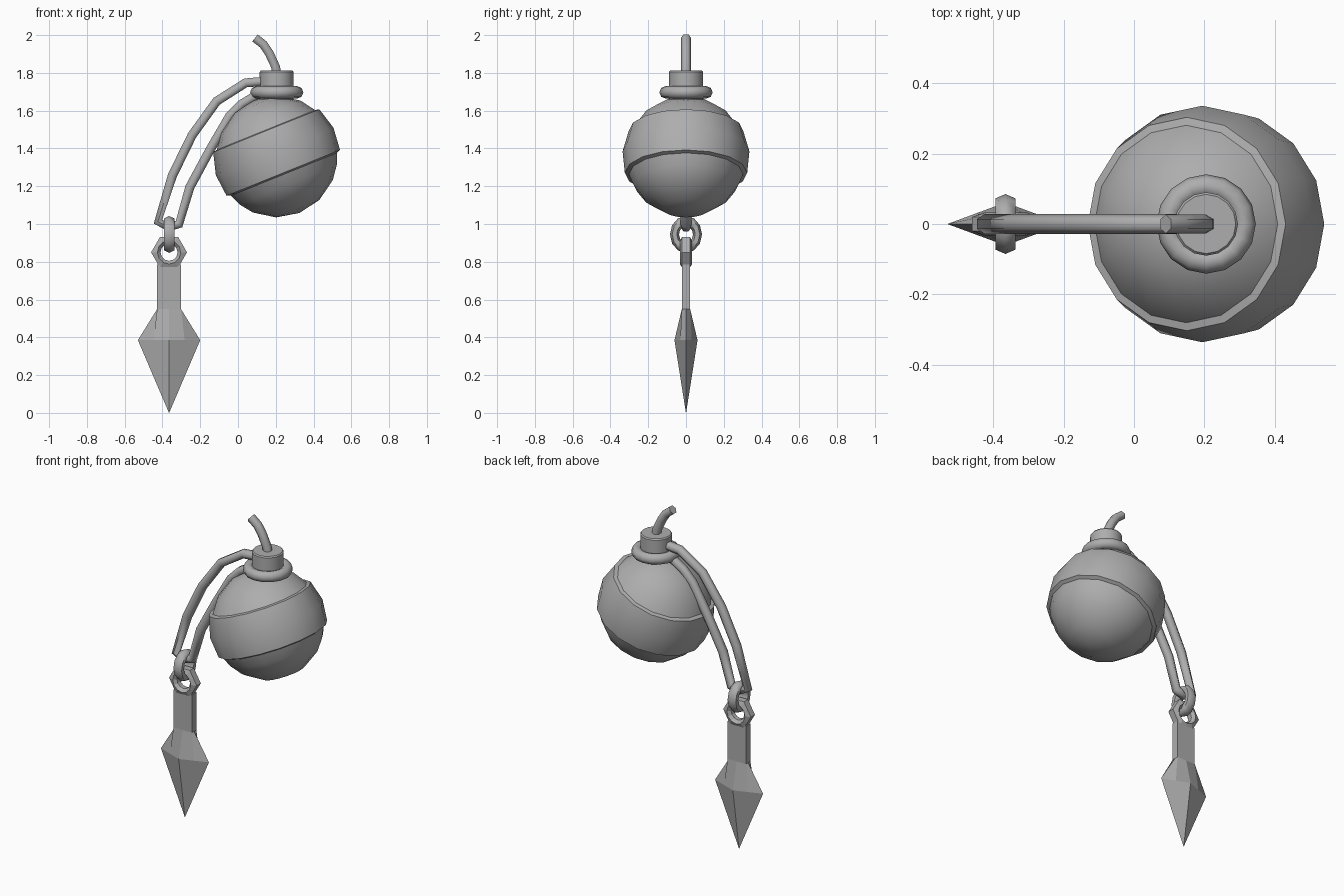
import bpy
import bmesh
import math
from mathutils import Matrix, Vector

cube = bpy.data.objects.get("Cube")
if cube:
    bpy.data.objects.remove(cube, do_unlink=True)

grey = bpy.data.materials.new("plain grey")
grey.use_nodes = True
COLOUR = (0.42, 0.42, 0.42, 1)
grey.diffuse_color = COLOUR
grey.node_tree.nodes["Principled BSDF"].inputs["Base Color"].default_value = COLOUR

BALL_X, PENDANT_X = 0.205, -0.365


def smooth(obj, angle):
    bpy.ops.object.select_all(action='DESELECT')
    obj.select_set(True)
    bpy.context.view_layer.objects.active = obj
    bpy.ops.object.shade_smooth_by_angle(angle=math.radians(angle))


def make(name, bm, angle=None):
    bmesh.ops.remove_doubles(bm, verts=bm.verts[:], dist=1e-5)
    bmesh.ops.recalc_face_normals(bm, faces=bm.faces[:])
    mesh = bpy.data.meshes.new(name)
    bm.to_mesh(mesh)
    bm.free()
    mesh.materials.append(grey)
    obj = bpy.data.objects.new(name, mesh)
    bpy.context.collection.objects.link(obj)
    if angle:
        smooth(obj, angle)
    return obj


def skin(bm, loops, wrap=False):
    """Bridge equal-length closed loops of points with faces."""
    rings = [[bm.verts.new(p) for p in loop] for loop in loops]
    pairs = list(zip(rings, rings[1:])) + ([(rings[-1], rings[0])] if wrap else [])
    for a, b in pairs:
        n = len(a)
        for i in range(n):
            bm.faces.new((a[i], a[(i + 1) % n], b[(i + 1) % n], b[i]))
    return rings


def lathe(name, profile, segments, matrix, angle, wrap=False):
    """Turn (radius, height) points about the local z axis."""
    bm = bmesh.new()
    turns = [2 * math.pi * i / segments for i in range(segments)]
    skin(bm, [[(r * math.cos(t), r * math.sin(t), z) for t in turns]
              for r, z in profile], wrap)
    bmesh.ops.dissolve_degenerate(bm, dist=1e-5, edges=bm.edges[:])
    bm.transform(matrix)
    return make(name, bm, angle)


def circle(major, minor, n):
    return [(major + minor * math.cos(2 * math.pi * i / n),
             minor * math.sin(2 * math.pi * i / n)) for i in range(n)]


def tube(name, points, radius, angle=65):
    """Round tube along (x, z) points in the y = 0 plane."""
    curve = bpy.data.curves.new(name, 'CURVE')
    curve.dimensions = '3D'
    curve.bevel_depth = radius
    curve.bevel_resolution = 1
    curve.use_fill_caps = True
    spline = curve.splines.new('POLY')
    spline.points.add(len(points) - 1)
    for p, (x, z) in zip(spline.points, points):
        p.co = (x, 0, z, 1)
    temp = bpy.data.objects.new(name + "_path", curve)
    bpy.context.collection.objects.link(temp)
    bpy.context.view_layer.update()
    mesh = temp.to_mesh()
    bm = bmesh.new()
    bm.from_mesh(mesh)
    temp.to_mesh_clear()
    bpy.data.objects.remove(temp, do_unlink=True)
    return make(name, bm, angle)


# Ball with a raised, tilted band: (latitude, radius) rows
rows = [(-90, .322), (-67.5, .322), (-45, .322), (-30, .321), (-18.5, .319),
        (-16, .337), (5, .337), (26, .337), (28.5, .319),
        (45, .322), (67.5, .322), (90, .322)]
profile = [(r * math.cos(math.radians(a)), r * math.sin(math.radians(a))) for a, r in rows]
tilt = Matrix.Translation((BALL_X, 0, 1.357)) @ Matrix.Rotation(math.radians(-22), 4, 'Y')
lathe("banded_ball", profile, 16, tilt, 32)

# Collar ring and cap on top of the ball
lathe("collar_ring", circle(.108, .033, 8), 16, Matrix.Translation((BALL_X, 0, 1.697)), 60, True)
lathe("cap", [(0, 1.66), (.09, 1.66), (.09, 1.805), (.084, 1.812), (0, 1.812)],
      16, Matrix.Translation((BALL_X, 0, 0)), 32)

# Bent stem
tube("stem", [(.206, 1.78), (.2, 1.83), (.165, 1.905), (.135, 1.95), (.09, 1.985)], .027)

# Cord loop from the collar, down through the link and back
tube("cord_loop", [(.16, 1.757), (.04, 1.747), (-.113, 1.65), (-.243, 1.47), (-.348, 1.255),
                   (-.424, 1.012), (-.366, .985), (-.312, 1.0), (-.255, 1.195),
                   (-.147, 1.395), (-.045, 1.57), (.02, 1.635), (.12, 1.695)], .028)

# Link standing across the cord
link = (Matrix.Translation((PENDANT_X, 0, .945)) @ Matrix.Diagonal((1.35, 1, 1.15, 1))
        @ Matrix.Rotation(math.pi / 2, 4, 'Y'))
lathe("link", circle(.061, .024, 6), 12, link, 65, True)

# Pendant eye: hexagonal outside, round hole
bm = bmesh.new()
section = [(.045, .014), (.062, .032), (.095, .02), (.095, -.02), (.062, -.032), (.045, -.014)]
loops = []
for r, y in section:
    loop = []
    for i in range(12):
        t = i * math.pi / 6
        k = math.cos(math.pi / 6) if r > .09 and i % 2 else 1
        loop.append((PENDANT_X + r * k * math.cos(t), y, .85 + r * k * math.sin(t)))
    loops.append(loop)
skin(bm, loops, True)
make("pendant_eye", bm)

# Pendant blade: flat shank widening into a ridged point
bm = bmesh.new()
loops = []
# height, half width, half depth, corner factor (1 = box, 0.5 = diamond)
for z, w, d, k in [(.785, .063, .022, 1), (.55, .063, .022, 1),
                   (.385, .165, .061, .5), (0, .0005, .0005, .5)]:
    outline = [(1, 0), (k, k), (0, 1), (-k, k), (-1, 0), (-k, -k), (0, -1), (k, -k)]
    loops.append([(PENDANT_X + a * w, b * d, z) for a, b in outline])
rings = skin(bm, loops)
bm.faces.new(rings[0])
bm.faces.new(rings[-1])
make("pendant_blade", bm)
